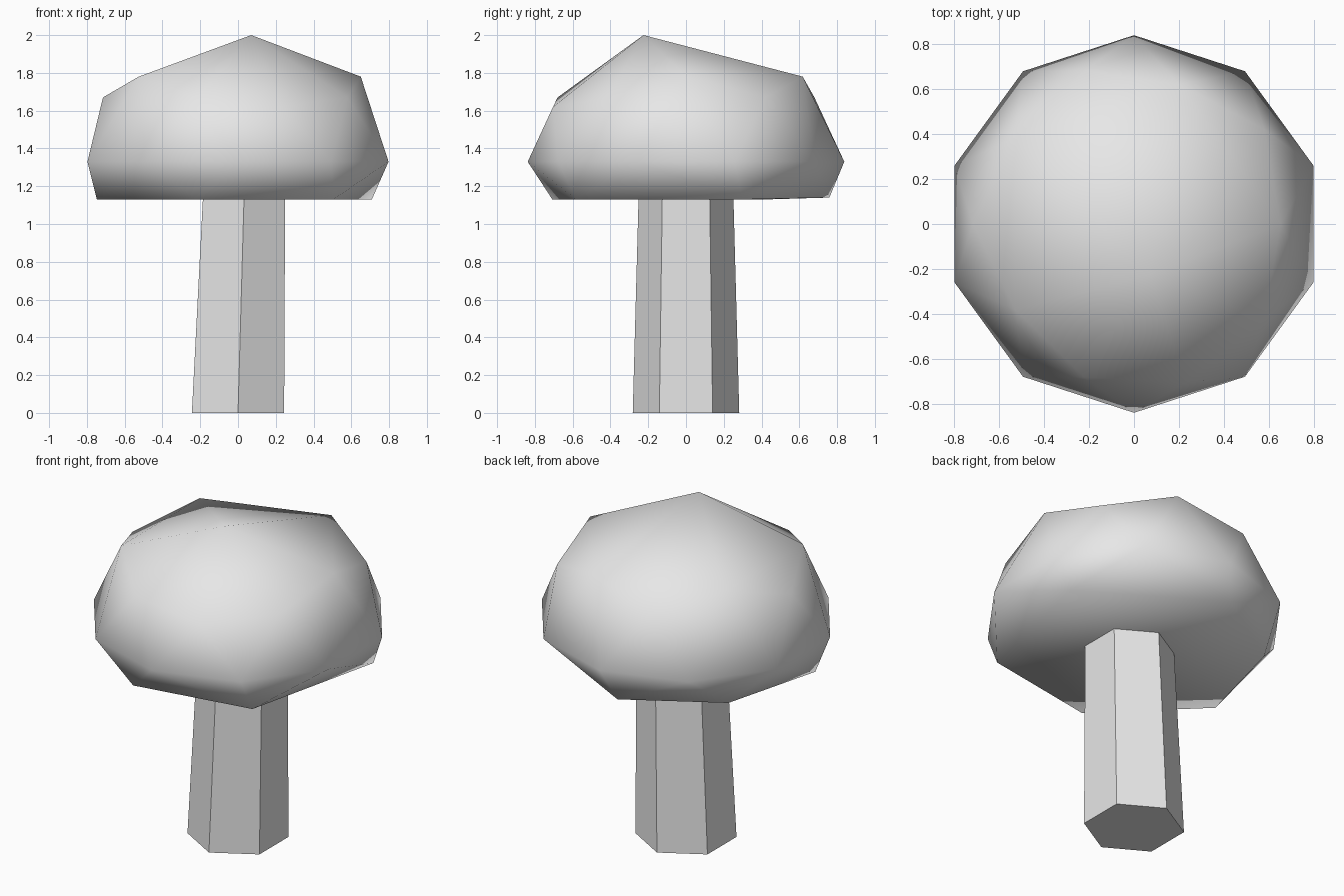
import bpy
import bmesh
from math import cos, sin, radians

cube = bpy.data.objects.get("Cube")
if cube:
    bpy.data.objects.remove(cube)

grey = bpy.data.materials.new("light_grey")
grey.use_nodes = True
grey.diffuse_color = (0.8, 0.8, 0.8, 1)
grey.node_tree.nodes["Principled BSDF"].inputs["Base Color"].default_value = (0.8, 0.8, 0.8, 1)


def polar(angle, radius, z):
    return (radius * cos(radians(angle)), radius * sin(radians(angle)), z)


def hull_object(name, points, smooth):
    """Wrap a closed convex surface around the points."""
    bm = bmesh.new()
    verts = [bm.verts.new(p) for p in points]
    bmesh.ops.convex_hull(bm, input=verts)
    loose = [v for v in bm.verts if not v.link_faces]
    bmesh.ops.delete(bm, geom=loose, context='VERTS')
    if not smooth:
        bmesh.ops.dissolve_limit(bm, angle_limit=radians(1), verts=bm.verts, edges=bm.edges)
    bmesh.ops.recalc_face_normals(bm, faces=bm.faces)
    for face in bm.faces:
        face.smooth = smooth
    mesh = bpy.data.meshes.new(name)
    bm.to_mesh(mesh)
    bm.free()
    mesh.materials.append(grey)
    obj = bpy.data.objects.new(name, mesh)
    bpy.context.collection.objects.link(obj)
    return obj


# Trunk: a tapering hexagon that leans slightly sideways
trunk = []
for radius, lean, z in ((0.282, 0, 0), (0.25, 0.033, 1.18)):
    for k in range(6):
        x, y, _ = polar(30 + 60 * k, radius, z)
        trunk.append((x + lean, y, z))
hull_object("trunk", trunk, False)

# Canopy: faceted rings from the flat underside up to an off-centre peak
canopy = [polar(a, r, 1.13) for a, r in
          ((-107, 0.74), (-49, 0.77), (23, 0.77), (144, 0.725), (194, 0.77))]
canopy.append(polar(95, 0.762, 1.14))
canopy += [polar(18 + 36 * k, 0.838, 1.33) for k in range(10)]
canopy += [polar(36 + 72 * k, 0.715, 1.67) for k in range(5)]
canopy += [polar(72 * k, 0.65, 1.78) for k in range(4)]
canopy.append(polar(-72, 0.74, 1.62))
canopy.append((0.07, -0.225, 2.0))
hull_object("canopy", canopy, True)
